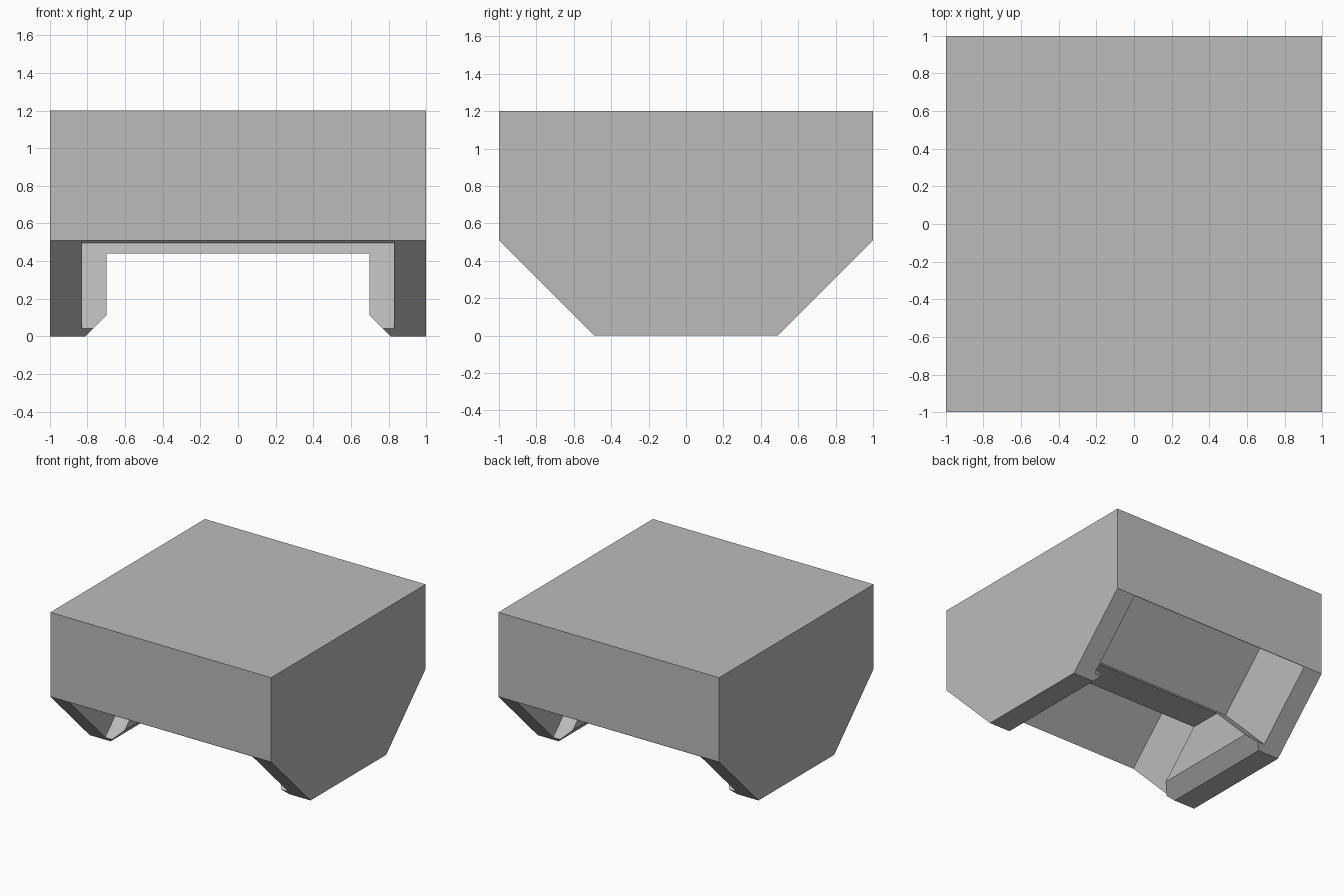
import bpy
import bmesh
from mathutils import Vector

if "Cube" in bpy.data.objects:
    bpy.data.objects.remove(bpy.data.objects["Cube"], do_unlink=True)

grey = bpy.data.materials.new("plain_grey")
grey.use_nodes = True
grey.diffuse_color = (0.5, 0.5, 0.5, 1)
grey.node_tree.nodes["Principled BSDF"].inputs["Base Color"].default_value = (0.5, 0.5, 0.5, 1)


def prism(name, points, sweep):
    """Sweep a flat outline along a vector into a closed solid."""
    bm = bmesh.new()
    face = bm.faces.new([bm.verts.new(p) for p in points])
    ext = bmesh.ops.extrude_face_region(bm, geom=[face])
    moved = [v for v in ext["geom"] if isinstance(v, bmesh.types.BMVert)]
    bmesh.ops.translate(bm, verts=moved, vec=Vector(sweep))
    bmesh.ops.recalc_face_normals(bm, faces=bm.faces)
    mesh = bpy.data.meshes.new(name)
    bm.to_mesh(mesh)
    bm.free()
    mesh.materials.append(grey)
    obj = bpy.data.objects.new(name, mesh)
    bpy.context.collection.objects.link(obj)
    return obj


def mirrored(half):
    """Complete a half outline by reflecting its first coordinate."""
    return half + [(-a, b) for a, b in reversed(half)]


# Hull: side outline with sloped lower corners, swept across the width
outline = mirrored([(0.49, 0), (1, 0.51), (1, 1.2)])
hull = prism("hull", [(-1, y, z) for y, z in outline], (2, 0, 0))

# Tunnel running front to back, with flared lower edges
tunnel = mirrored([(0.91, -0.1), (0.70, 0.11), (0.70, 0.44)])
cutters = [prism("tunnel_cutter", [(x, -1.5, z) for x, z in tunnel], (0, 3, 0))]

# Deep diagonal wells sunk into the front and back slopes
well = [(0.08, 0.495), (0.545, 0.96), (1.145, 0.36), (0.68, -0.105)]
for side, name in ((-1, "front_well_cutter"), (1, "back_well_cutter")):
    cutters.append(prism(name, [(-0.83, side * y, z) for y, z in well], (1.66, 0, 0)))

# Carve the hull
bpy.context.view_layer.objects.active = hull
for cutter in cutters:
    cutter.hide_render = True
    cut = hull.modifiers.new(cutter.name, "BOOLEAN")
    cut.operation = "DIFFERENCE"
    cut.solver = "EXACT"
    cut.object = cutter
    bpy.ops.object.modifier_apply(modifier=cut.name)
    bpy.data.objects.remove(cutter, do_unlink=True)
